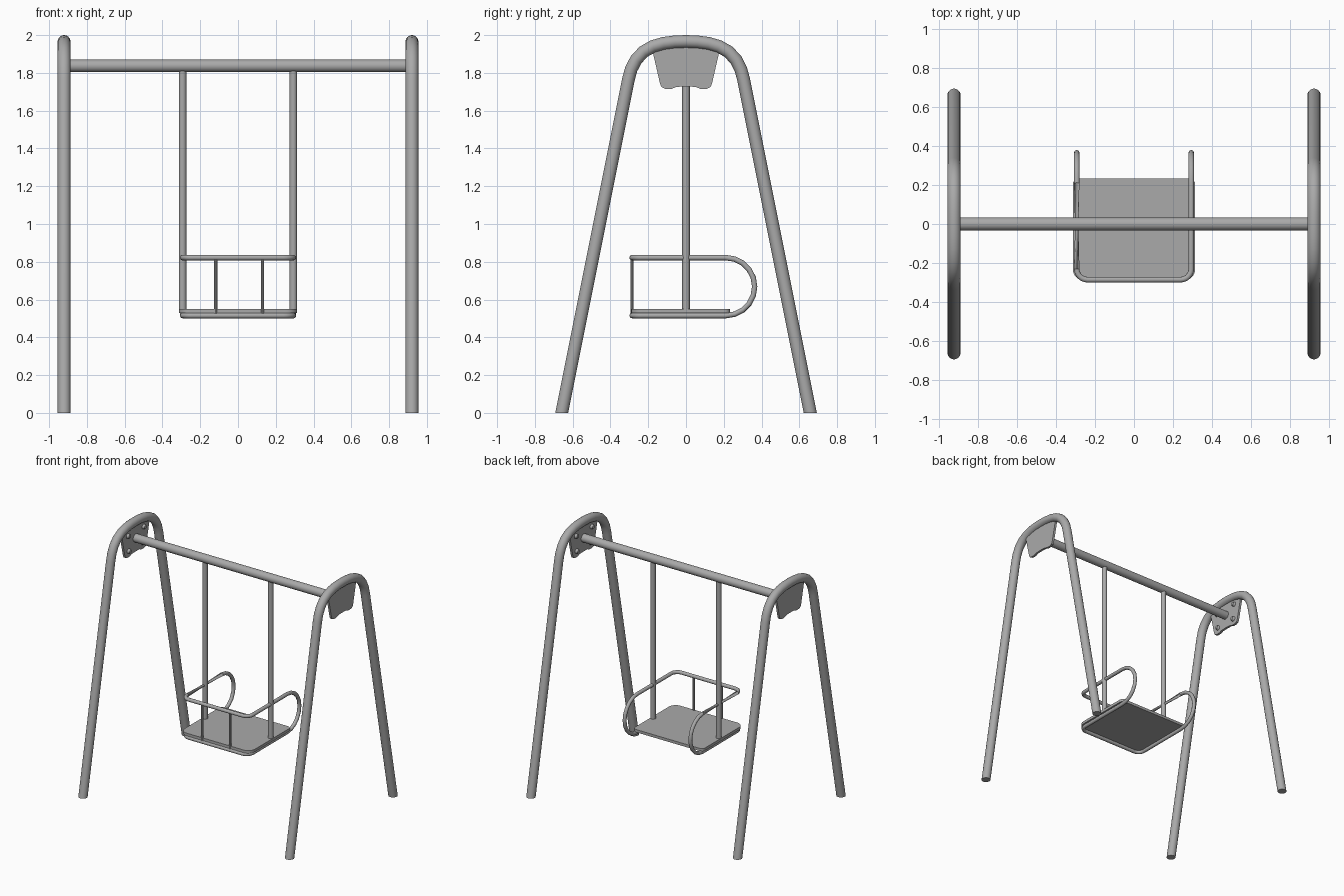
import bpy, bmesh
from math import sin, cos, pi, radians
from mathutils import Vector, Matrix

cube = bpy.data.objects.get("Cube")
if cube:
    bpy.data.objects.remove(cube, do_unlink=True)

GREY = (0.4, 0.4, 0.4, 1)
steel = bpy.data.materials.new("grey_steel")
steel.use_nodes = True
steel.diffuse_color = GREY
steel.node_tree.nodes["Principled BSDF"].inputs["Base Color"].default_value = GREY


def finish(name, bm):
    """Turn a bmesh into a smooth shaded object."""
    bmesh.ops.recalc_face_normals(bm, faces=bm.faces)
    mesh = bpy.data.meshes.new(name)
    bm.to_mesh(mesh)
    bm.free()
    mesh.materials.append(steel)
    obj = bpy.data.objects.new(name, mesh)
    bpy.context.collection.objects.link(obj)
    bpy.ops.object.select_all(action='DESELECT')
    obj.select_set(True)
    bpy.context.view_layer.objects.active = obj
    bpy.ops.object.shade_smooth_by_angle(angle=radians(35))
    return obj


def tube(name, path, radius, sides=16, closed=False, floor=False):
    """Sweep a circle along a path; floor trims the ends flat at z = 0."""
    pts = [Vector(p) for p in path]
    n = len(pts)
    bm = bmesh.new()
    rings, normal = [], None
    for i, p in enumerate(pts):
        before = pts[i - 1] if i or closed else p
        after = pts[(i + 1) % n] if i < n - 1 or closed else p
        t = ((p - before).normalized() + (after - p).normalized()).normalized()
        if normal is None:
            normal = t.orthogonal()
        normal = (normal - t * normal.dot(t)).normalized()
        side = t.cross(normal)
        rings.append([bm.verts.new(p + radius * (cos(a) * normal + sin(a) * side))
                      for a in (2 * pi * k / sides for k in range(sides))])
    for a, b in zip(rings, rings[1:]):
        for k in range(sides):
            j = (k + 1) % sides
            bm.faces.new((a[k], a[j], b[j], b[k]))
    if closed:
        # match the last ring to the first at its nearest rotation
        a, b = rings[-1], rings[0]
        shift = min(range(sides), key=lambda s: (a[0].co - b[s].co).length)
        for k in range(sides):
            j = k + 1
            bm.faces.new((a[k], a[j % sides], b[(j + shift) % sides], b[(k + shift) % sides]))
    else:
        bm.faces.new(rings[0])
        bm.faces.new(rings[-1])
    if floor:
        geom = bm.verts[:] + bm.edges[:] + bm.faces[:]
        cut = bmesh.ops.bisect_plane(bm, geom=geom, plane_co=(0, 0, 0),
                                     plane_no=(0, 0, 1), clear_inner=True)
        edges = [e for e in cut["geom_cut"] if isinstance(e, bmesh.types.BMEdge)]
        bmesh.ops.holes_fill(bm, edges=edges)
    return finish(name, bm)


def slab(name, outline, offset):
    """Extrude a flat outline by an offset vector."""
    bm = bmesh.new()
    face = bm.faces.new([bm.verts.new(p) for p in outline])
    new = bmesh.ops.extrude_face_region(bm, geom=[face], use_keep_orig=True)["geom"]
    bmesh.ops.translate(bm, vec=offset, verts=[v for v in new if isinstance(v, bmesh.types.BMVert)])
    return finish(name, bm)


def arc(cx, cy, r, start, end, steps):
    """Points on a circular arc, angles in degrees."""
    angles = (radians(start + (end - start) * i / steps) for i in range(steps + 1))
    return [(cx + r * cos(a), cy + r * sin(a)) for a in angles]


def mirrored(half):
    """Complete a half profile that ends on the centre line."""
    return half + [(-y, z) for y, z in reversed(half) if y]


# End frames with gusset plates and bolts
frame_half = [(-0.678, -0.1), (-0.305, 1.765), (-0.29, 1.82), (-0.264, 1.87), (-0.225, 1.912),
              (-0.175, 1.94), (-0.12, 1.956), (-0.06, 1.964), (0, 1.966)]
plate_half = [(-0.185, 1.95), (-0.138, 1.745), (-0.13, 1.725), (-0.11, 1.716),
              (-0.075, 1.716), (-0.05, 1.726), (0, 1.728)]
for side, s in (("left", 1), ("right", -1)):
    tube(side + "_frame", [(s * 0.921, y, z) for y, z in mirrored(frame_half)], 0.034, 20, floor=True)
    slab(side + "_gusset_plate", [(s * 0.912, y, z) for y, z in mirrored(plate_half)], (s * 0.018, 0, 0))
    for i, (y, z) in enumerate(((-0.1, 1.89), (0.1, 1.89), (-0.09, 1.765), (0.09, 1.765))):
        bm = bmesh.new()
        bmesh.ops.create_cone(bm, cap_ends=True, segments=14, radius1=0.02, radius2=0.013, depth=0.018,
                              matrix=Matrix.Translation((s * 0.903, y, z)) @ Matrix.Rotation(-s * pi / 2, 4, 'Y'))
        finish(f"{side}_bolt_{i + 1}", bm)

# Crossbar and hangers
tube("crossbar", [(-0.915, 0, 1.837), (0.915, 0, 1.837)], 0.033, 20)
for side, s in (("left", 1), ("right", -1)):
    tube(side + "_hanger", [(s * 0.293, 0, 0.53), (s * 0.293, 0, 1.83)], 0.02)

# Seat board with rounded corners
corners = (arc(0.253, -0.23, 0.06, -90, 0, 6) + arc(0.283, 0.203, 0.03, 0, 90, 5)
           + arc(-0.283, 0.203, 0.03, 90, 180, 5) + arc(-0.253, -0.23, 0.06, 180, 270, 6))
slab("seat", [(x, y, 0.528) for x, y in corners], (0, 0, 0.022))

# Guard rail: one closed loop with U-shaped top and bottom joined by side hoops
TOP, LOW, X = 0.822, 0.515, 0.293
MID, HOOP = (TOP + LOW) / 2, (TOP - LOW) / 2
front = arc(-X + 0.055, -0.23, 0.055, 180, 270, 6) + arc(X - 0.055, -0.23, 0.055, 270, 360, 6)
hoop = arc(0.21, MID, HOOP, 90, -90, 10)
loop = [(x, y, TOP) for x, y in front]
loop += [(X, y, z) for y, z in hoop]
loop += [(x, y, LOW) for x, y in reversed(front)]
loop += [(-X, y, z) for y, z in reversed(hoop)]
tube("guard_rail", loop, 0.0145, 12, closed=True)
for side, x in (("left", 0.13), ("right", -0.118)):
    tube(side + "_guard_bar", [(x, -0.286, LOW), (x, -0.286, TOP)], 0.009, 10)
